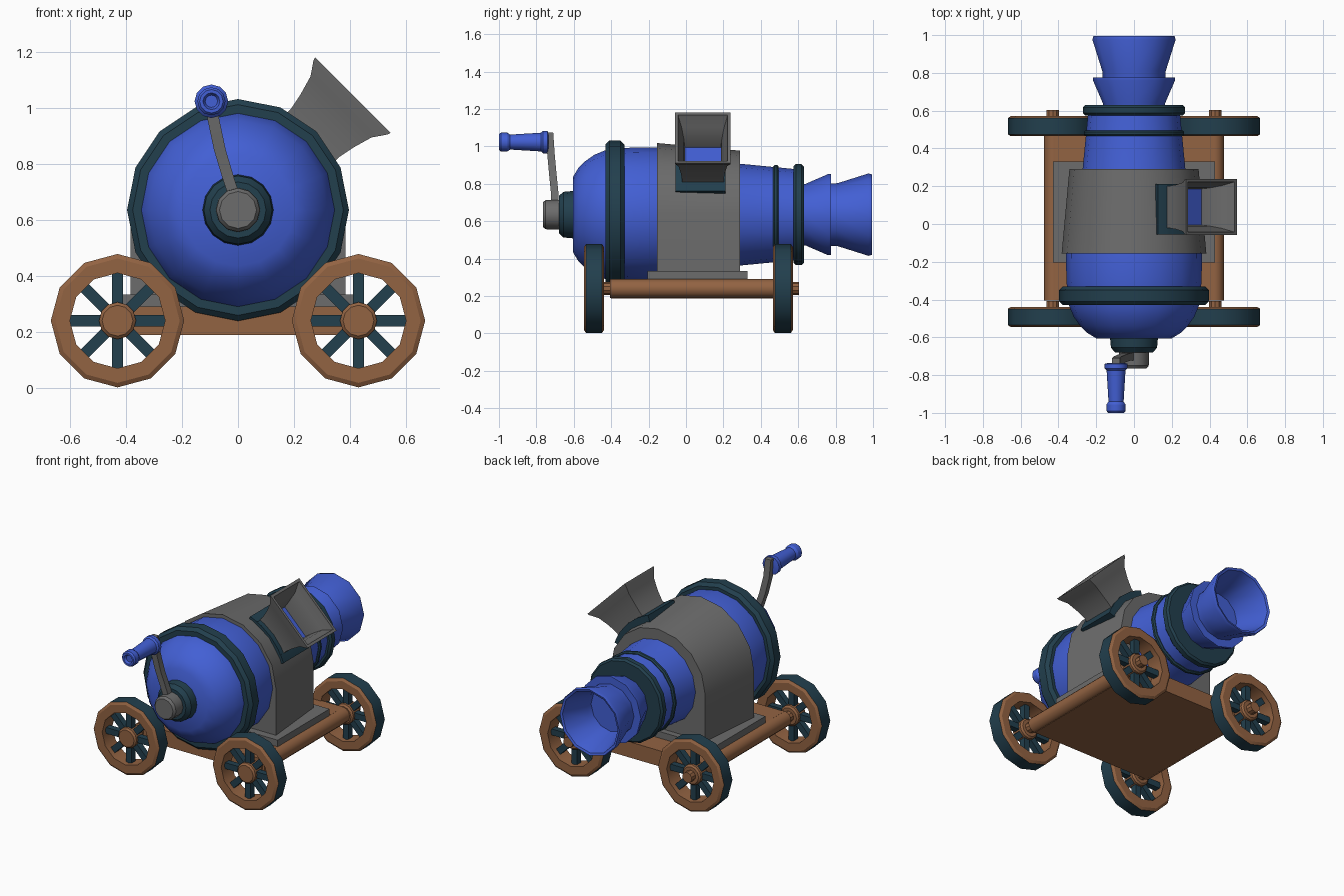
import bpy, bmesh
from math import sin, cos, pi, radians
from mathutils import Vector, Matrix

cube = bpy.data.objects.get("Cube")
if cube:
    bpy.data.objects.remove(cube, do_unlink=True)


def material(name, rgb):
    m = bpy.data.materials.new(name)
    m.use_nodes = True
    color = (*rgb, 1)
    m.diffuse_color = color
    m.node_tree.nodes["Principled BSDF"].inputs["Base Color"].default_value = color
    return m


BLUE = material("royal blue", (0.055, 0.115, 0.66))
TEAL = material("dark teal", (0.016, 0.05, 0.075))
GREY = material("iron grey", (0.15, 0.15, 0.15))
BROWN = material("wood brown", (0.29, 0.125, 0.055))

AXIS_Z = 0.635


def finish(name, bm, mats, smooth=True):
    bmesh.ops.remove_doubles(bm, verts=bm.verts, dist=1e-5)
    bmesh.ops.recalc_face_normals(bm, faces=bm.faces)
    mesh = bpy.data.meshes.new(name)
    bm.to_mesh(mesh)
    bm.free()
    for m in mats:
        mesh.materials.append(m)
    ob = bpy.data.objects.new(name, mesh)
    bpy.context.collection.objects.link(ob)
    if smooth:
        bpy.ops.object.select_all(action="DESELECT")
        ob.select_set(True)
        bpy.context.view_layer.objects.active = ob
        bpy.ops.object.shade_smooth_by_angle(angle=radians(32))
    return ob


def loft(name, loops, mats, caps=True, closed=False, smooth=True, rule=None):
    """Skin a list of equally long closed loops of points."""
    bm = bmesh.new()
    rings = [[bm.verts.new(p) for p in loop] for loop in loops]
    n = len(rings[0])
    for i in range(len(rings) if closed else len(rings) - 1):
        a, b = rings[i], rings[(i + 1) % len(rings)]
        for k in range(n):
            j = (k + 1) % n
            f = bm.faces.new((a[k], a[j], b[j], b[k]))
            f.material_index = rule(i) if rule else 0
    if caps and not closed:
        bm.faces.new(rings[0])
        bm.faces.new(rings[-1])
    return finish(name, bm, mats, smooth)


def lathe(name, profile, mats, at=(0, 0, AXIS_Z), sides=16, **kw):
    """Turn a profile of (y, radius) around an axis along y."""
    x, y0, z = at
    loops = [[(x + r * sin(2 * pi * k / sides), y0 + y, z + r * cos(2 * pi * k / sides))
              for k in range(sides)] for y, r in profile]
    return loft(name, loops, mats, **kw)


def box(name, lo, hi, mat):
    loops = [[(lo[0], y, lo[2]), (hi[0], y, lo[2]), (hi[0], y, hi[2]), (lo[0], y, hi[2])]
             for y in (lo[1], hi[1])]
    return loft(name, loops, [mat], smooth=False)


def band(name, y0, y1, inner, outer, bevel):
    profile = [(y0, inner), (y0, outer - bevel), (y0 + bevel, outer),
               (y1 - bevel, outer), (y1, outer - bevel), (y1, inner)]
    return lathe(name, profile, [TEAL], closed=True)


# Barrel body with domed front
lathe("barrel_body", [(-0.605, 0.2), (-0.575, 0.25), (-0.54, 0.285), (-0.49, 0.32),
                      (-0.43, 0.345), (-0.3, 0.358), (-0.15, 0.36), (0.29, 0.272),
                      (0.6, 0.242)], [BLUE])
band("front_band", -0.43, -0.33, 0.33, 0.396, 0.02)
band("middle_band", 0.465, 0.495, 0.23, 0.265, 0.008)
band("rear_band", 0.575, 0.63, 0.13, 0.27, 0.012)

# Two flared muzzle sections, the last one hollow
lathe("muzzle_collar", [(0.6, 0.16), (0.64, 0.165), (0.76, 0.217), (0.775, 0.217),
                        (0.775, 0.14)], [BLUE], sides=12)
lathe("muzzle", [(0.7, 0.165), (0.81, 0.168), (0.975, 0.22), (0.995, 0.215), (0.99, 0.2),
                 (0.82, 0.145), (0.66, 0.14)], [BLUE], sides=12)

# Crank hub, arm and grip
lathe("crank_collar", [(-0.59, 0.128), (-0.655, 0.122), (-0.68, 0.1), (-0.68, 0.05)], [TEAL])
lathe("crank_hub", [(-0.66, 0.08), (-0.75, 0.078), (-0.765, 0.066)], [GREY], sides=12)
arm = [(-0.005, -0.7, 0.66), (-0.035, -0.702, 0.75), (-0.065, -0.712, 0.85),
       (-0.088, -0.722, 0.96), (-0.095, -0.73, 1.075)]
loft("crank_arm", [[(x + dx, y + dy, z) for dx, dy in
                    ((-0.021, -0.02), (0.021, -0.02), (0.021, 0.02), (-0.021, 0.02))]
                   for x, y, z in arm], [GREY])
lathe("crank_grip", [(-0.735, 0.04), (-0.74, 0.06), (-0.765, 0.06), (-0.775, 0.05),
                     (-0.94, 0.04), (-0.955, 0.05), (-0.99, 0.05), (-1.0, 0.042),
                     (-1.0, 0.03), (-0.985, 0.022)],
      [BLUE], at=(-0.095, 0, 1.023), sides=12)

# Saddle arch tapering to the rear, on a base plate
arch = []
for y, r in ((-0.155, 0.383), (0.29, 0.342)):
    curve = [(r * cos(pi * k / 8), y, AXIS_Z + r * sin(pi * k / 8)) for k in range(9)]
    arch.append([(r, y, 0.3)] + curve + [(-r, y, 0.3)])
loft("saddle_arch", arch, [GREY])
box("saddle_plate", (-0.43, -0.205, 0.285), (0.43, 0.33, 0.333), GREY)

# Hopper on the upper left side: local z points out from the barrel axis
tilt = Matrix.Translation((0, 0.09, AXIS_Z)) @ Matrix.Rotation(pi / 4, 4, "Y")


def tilted_rect(hx, hy, d):
    return [tilt @ Vector((sx * hx, sy * hy, d))
            for sx, sy in ((-1, -1), (1, -1), (1, 1), (-1, 1))]


outer = [(0.122, 0.112, 0.34), (0.122, 0.112, 0.39), (0.134, 0.118, 0.45),
         (0.154, 0.13, 0.52), (0.187, 0.147, 0.568), (0.191, 0.149, 0.58)]
inner = [(hx - 0.017, hy - 0.017, d) for hx, hy, d in reversed(outer)]
loft("hopper", [tilted_rect(*p) for p in outer + inner], [GREY], closed=True)
loft("hopper_floor", [tilted_rect(0.112, 0.1, d) for d in (0.394, 0.4)], [BLUE], smooth=False)


# Curved frame around the foot of the hopper
def frame_strip(name, a0, a1, y0, y1):
    loops = []
    for k in range(5):
        a = radians(a0 + (a1 - a0) * k / 4)
        loops.append([(r * sin(a), y, AXIS_Z + r * cos(a))
                      for r, y in ((0.33, y0), (0.388, y0), (0.388, y1), (0.33, y1))])
    loft(name, loops, [TEAL])


frame_strip("hopper_frame_front", 19, 71, -0.055, -0.015)
frame_strip("hopper_frame_rear", 19, 71, 0.17, 0.212)
frame_strip("hopper_frame_upper", 19, 27, -0.055, 0.212)
frame_strip("hopper_frame_lower", 63, 71, -0.055, 0.212)

# Cart bed with rounded side rails
box("cart_bed", (-0.43, -0.4, 0.188), (0.43, 0.475, 0.29), BROWN)
WHEEL_X, WHEEL_Z = 0.43, 0.24
for side, sx in (("left", 1), ("right", -1)):
    lathe("rail_" + side, [(-0.405, 0.051), (0.475, 0.051)], [BROWN],
          at=(sx * 0.425, 0, WHEEL_Z), sides=12)

    # Wheels: brown rim with a teal tread, hub, pin and eight spokes
    for end, wy in (("front", -0.492), ("rear", 0.518)):
        tag = end + "_" + side
        at = (sx * WHEEL_X, wy, WHEEL_Z)
        rim = [(-0.053, 0.17), (-0.053, 0.222), (-0.043, 0.238),
               (0.043, 0.238), (0.053, 0.222), (0.053, 0.17)]
        lathe("wheel_rim_" + tag, rim, [BROWN, TEAL], at=at, sides=12, closed=True,
              rule=lambda i: 1 if i == 2 else 0)
        lathe("wheel_hub_" + tag, [(-0.045, 0.055), (-0.035, 0.066), (0.035, 0.066),
                                   (0.045, 0.055)], [BROWN], at=at, sides=12)
        lathe("wheel_pin_" + tag, [(0.03, 0.034), (0.085, 0.034)], [BROWN], at=at, sides=10)
        bm = bmesh.new()
        for k in range(8):
            m = (Matrix.Translation(at) @ Matrix.Rotation(k * pi / 4, 4, "Y")
                 @ Matrix.Translation((0, 0, 0.115)) @ Matrix.Diagonal((0.04, 0.04, 0.13, 1)))
            bmesh.ops.create_cube(bm, size=1, matrix=m)
        finish("wheel_spokes_" + tag, bm, [TEAL], smooth=False)
